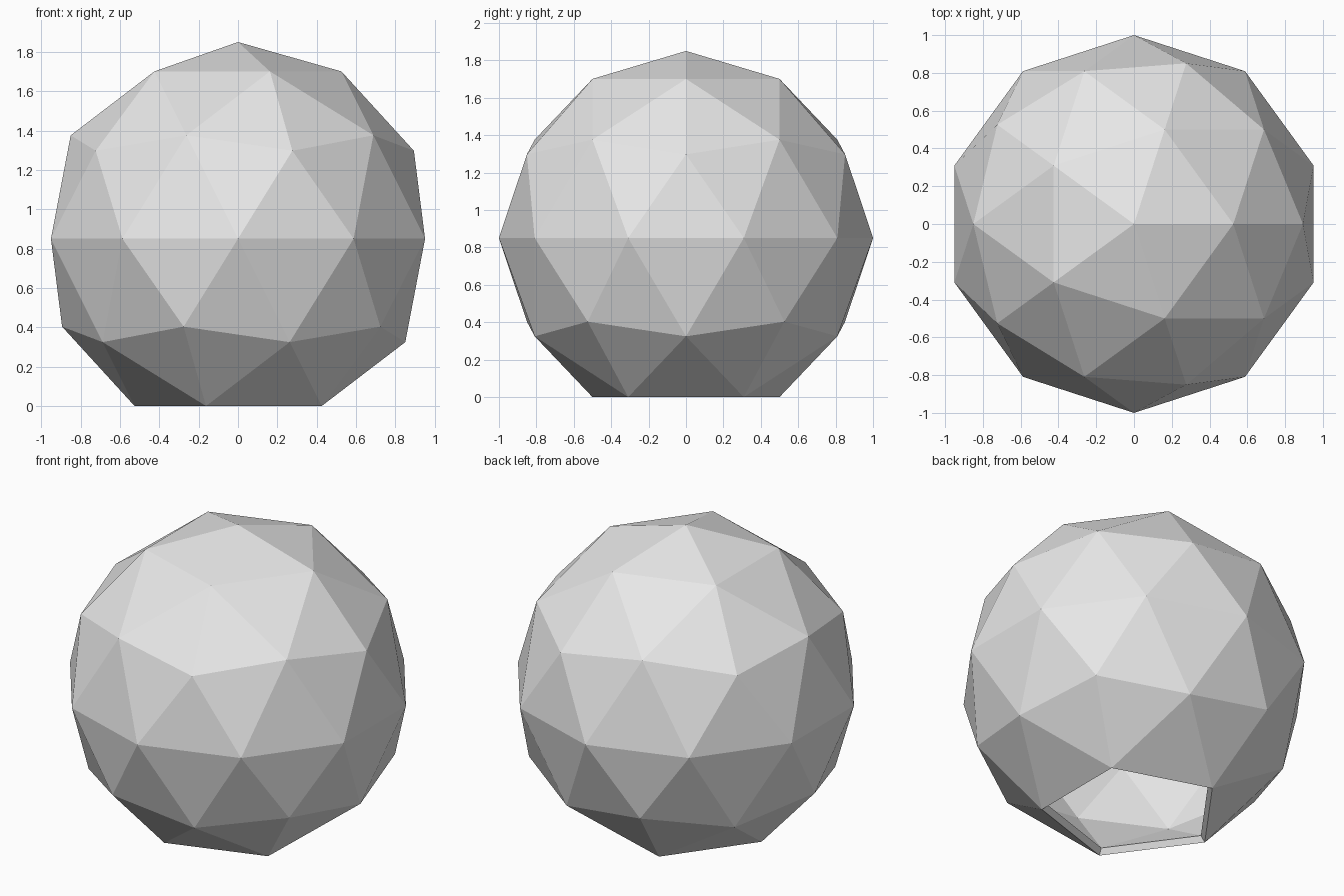
import bpy
import bmesh

# Remove the default cube
cube = bpy.data.objects.get("Cube")
if cube:
    bpy.data.objects.remove(cube, do_unlink=True)

# Plain light grey
grey = bpy.data.materials.new("light_grey")
grey.use_nodes = True
colour = (0.8, 0.8, 0.8, 1)
grey.diffuse_color = colour
grey.node_tree.nodes["Principled BSDF"].inputs["Base Color"].default_value = colour

# Faceted dome, opened at the bottom by removing the lowest point
bm = bmesh.new()
bmesh.ops.create_icosphere(bm, subdivisions=2, radius=1)
lowest = min(bm.verts, key=lambda v: v.co.z)
bmesh.ops.delete(bm, geom=[lowest], context='VERTS')

# Rest the open rim on the ground
floor = min(v.co.z for v in bm.verts)
bmesh.ops.translate(bm, verts=bm.verts[:], vec=(0, 0, -floor))

mesh = bpy.data.meshes.new("dome_shell")
bm.to_mesh(mesh)
bm.free()
mesh.materials.append(grey)
dome = bpy.data.objects.new("dome_shell", mesh)
bpy.context.collection.objects.link(dome)

# Wall thickness, grown inwards
wall = dome.modifiers.new("wall_thickness", 'SOLIDIFY')
wall.thickness = 0.045
wall.offset = -1
